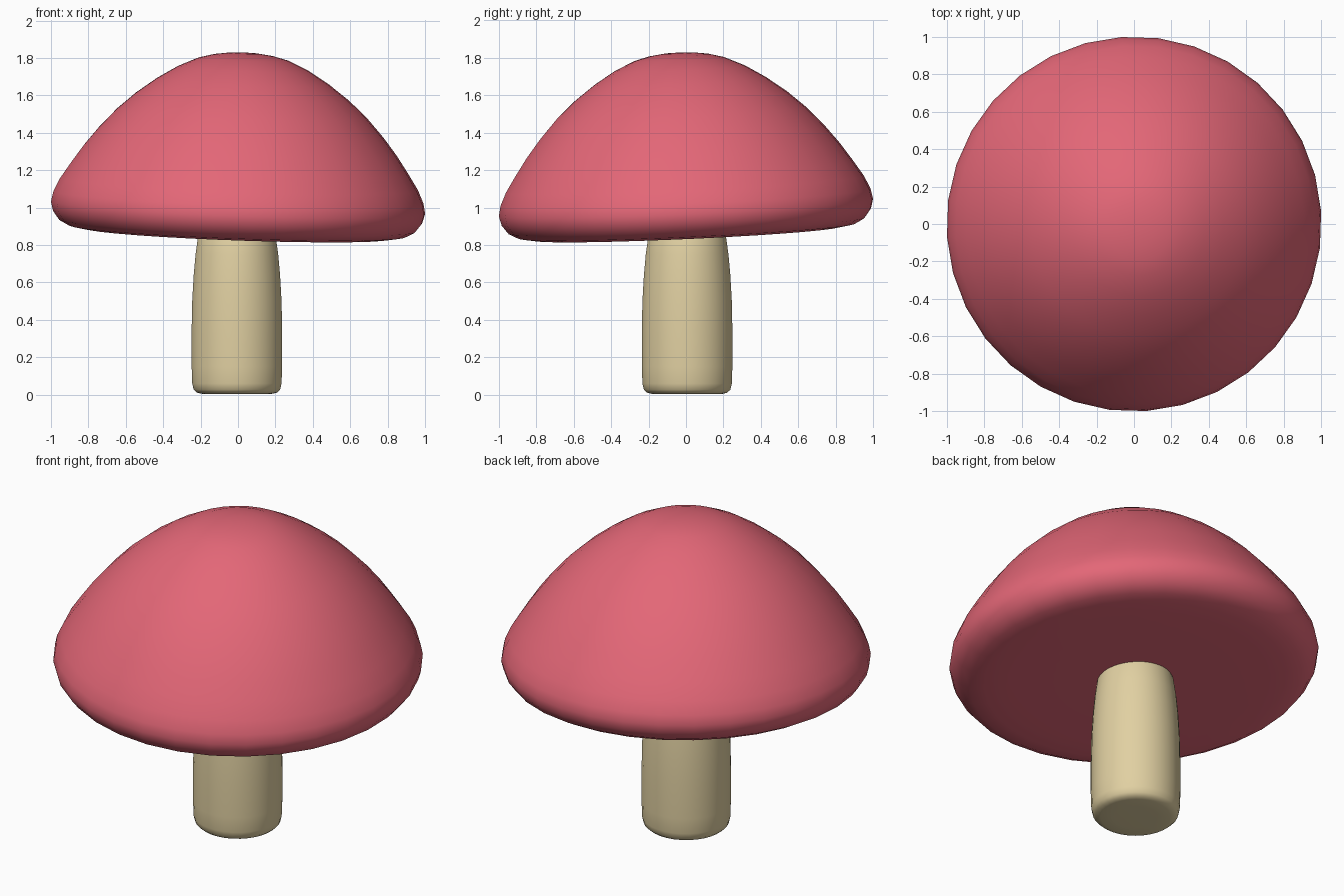
import bpy, bmesh, math

if "Cube" in bpy.data.objects:
    bpy.data.objects.remove(bpy.data.objects["Cube"])


def lathe(name, profile, sides, color, location, rotation):
    """Revolve (radius, height) points; the first and last lie on the axis."""
    bm = bmesh.new()
    rings = []
    for r, z in profile:
        if r == 0:
            rings.append([bm.verts.new((0, 0, z))] * sides)
        else:
            rings.append([bm.verts.new((r * math.cos(2 * math.pi * (i + 0.5) / sides),
                                        r * math.sin(2 * math.pi * (i + 0.5) / sides), z))
                          for i in range(sides)])
    for a, b in zip(rings, rings[1:]):
        for i in range(sides):
            j = (i + 1) % sides
            corners = list(dict.fromkeys((a[i], a[j], b[j], b[i])))
            bm.faces.new(corners).smooth = True
    bmesh.ops.recalc_face_normals(bm, faces=bm.faces)
    mesh = bpy.data.meshes.new(name)
    bm.to_mesh(mesh)
    bm.free()
    mat = bpy.data.materials.new(name + "_colour")
    mat.diffuse_color = color
    mat.use_nodes = True
    mat.node_tree.nodes["Principled BSDF"].inputs["Base Color"].default_value = mat.diffuse_color
    mesh.materials.append(mat)
    obj = bpy.data.objects.new(name, mesh)
    obj.location = location
    obj.rotation_euler = rotation
    bpy.context.collection.objects.link(obj)
    return obj


# Domed cap with a rounded rim, tipped slightly to the front right
cap_profile = [(0, -0.138), (0.4, -0.138), (0.7, -0.138), (0.82, -0.134), (0.9, -0.121),
               (0.955, -0.092), (0.99, -0.045), (1.003, 0.005), (0.992, 0.06),
               (0.96, 0.13), (0.905, 0.215), (0.84, 0.31), (0.765, 0.405),
               (0.67, 0.51), (0.57, 0.6), (0.46, 0.682), (0.35, 0.75),
               (0.24, 0.8), (0.16, 0.821), (0.08, 0.832), (0, 0.835)]
lathe("cap", cap_profile, 32, (0.77, 0.135, 0.185, 1), (0, 0, 0.995), (0.044, 0.037, -0.03))

# Stem with a rounded foot, narrowing into the cap
stem_profile = [(0, 0.003), (0.12, 0.003), (0.19, 0.005), (0.215, 0.011), (0.232, 0.027),
                (0.24, 0.06), (0.243, 0.15), (0.243, 0.35), (0.24, 0.5),
                (0.232, 0.64), (0.222, 0.75), (0.208, 0.85), (0.19, 0.9), (0, 0.92)]
lathe("stem", stem_profile, 32, (0.75, 0.63, 0.36, 1), (-0.006, 0.006, 0), (0, 0, 0))
